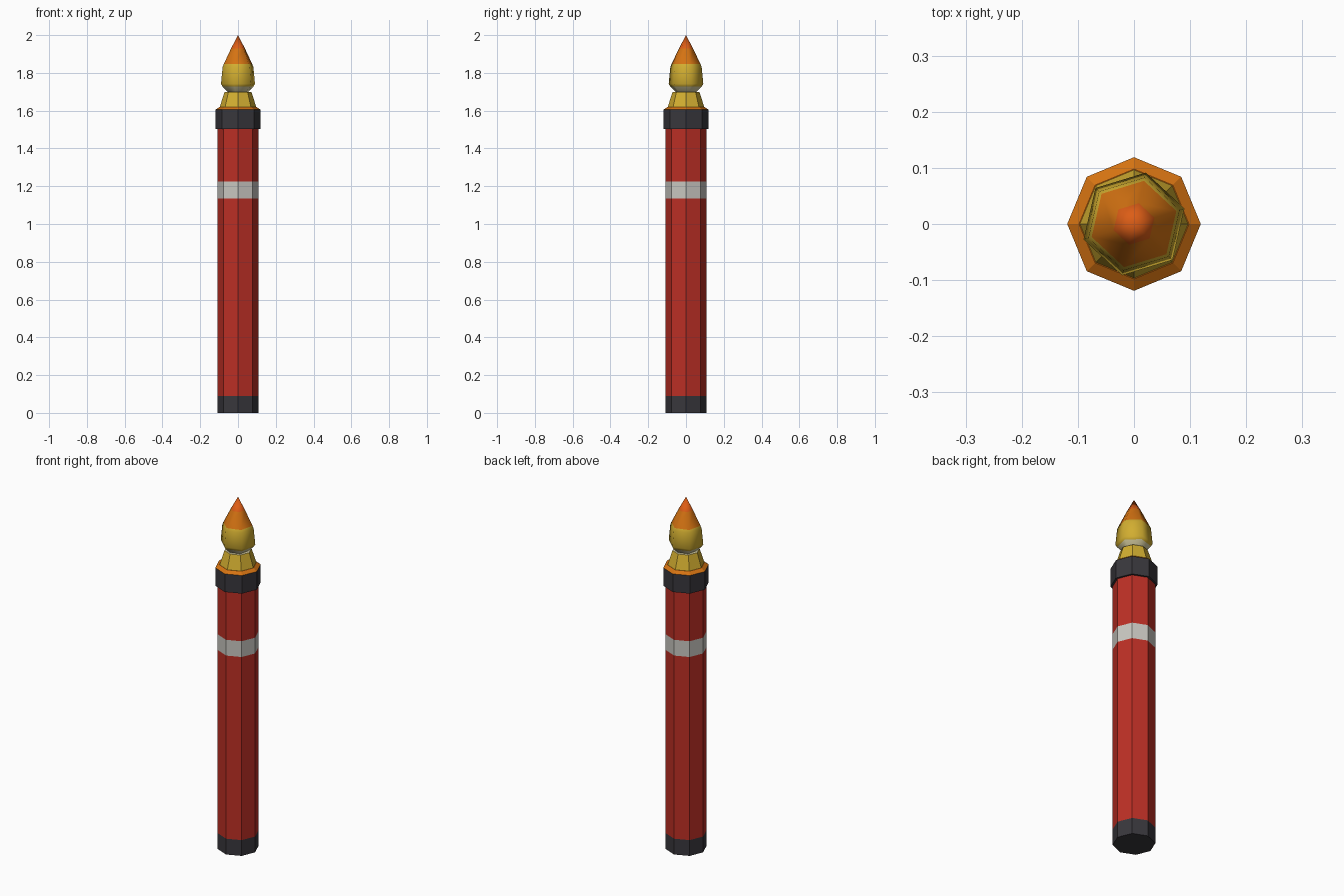
import bpy, bmesh, math

if "Cube" in bpy.data.objects:
    bpy.data.objects.remove(bpy.data.objects["Cube"])


def material(name, rgb):
    m = bpy.data.materials.new(name)
    m.diffuse_color = (*rgb, 1)
    m.use_nodes = True
    m.node_tree.nodes["Principled BSDF"].inputs["Base Color"].default_value = m.diffuse_color
    return m


RED = material("red", (0.50, 0.028, 0.018))
BLACK = material("charcoal", (0.040, 0.038, 0.045))
WHITE = material("light_grey", (0.58, 0.57, 0.53))
ORANGE = material("orange", (0.66, 0.17, 0.006))
YELLOW = material("yellow", (0.64, 0.42, 0.03))
TIP = material("orange_red", (0.72, 0.11, 0.008))
PALE = material("pale_yellow", (0.68, 0.62, 0.36))


def lathe(name, sides, turn, rings, bands, bottom, top, smooth=False):
    """Stack of (radius, z) rings, one material per band, plus end caps."""
    mesh = bpy.data.meshes.new(name)
    obj = bpy.data.objects.new(name, mesh)
    bpy.context.collection.objects.link(obj)
    mats = list(dict.fromkeys(bands + [bottom, top]))
    for m in mats:
        mesh.materials.append(m)
    bm = bmesh.new()
    loops = []
    for r, z in rings:
        count = sides if r > 0 else 1
        loops.append([bm.verts.new((r * math.cos(turn + math.tau * i / sides),
                                    r * math.sin(turn + math.tau * i / sides), z))
                      for i in range(count)])
    for low, high, mat in zip(loops, loops[1:], bands):
        for i in range(sides):
            j = (i + 1) % sides
            quad = [low[i], low[j]]
            quad += [high[0]] if len(high) == 1 else [high[j], high[i]]
            f = bm.faces.new(quad)
            f.material_index = mats.index(mat)
            f.smooth = smooth
    bm.faces.new(loops[0][::-1]).material_index = mats.index(bottom)
    if len(loops[-1]) > 1:
        bm.faces.new(loops[-1]).material_index = mats.index(top)
    bm.to_mesh(mesh)
    bm.free()
    return obj


# Octagonal stick with dark foot and pale stripe
R = 0.108
lathe("stick", 8, 0, [(R, 0), (R, 0.09), (R, 1.135), (R, 1.225), (R, 1.51)],
      [BLACK, RED, WHITE, RED], BLACK, RED)

# Dark collar with an orange sloped top
lathe("collar", 8, 0, [(0.119, 1.502), (0.119, 1.605), (0.098, 1.62)],
      [BLACK, ORANGE], BLACK, ORANGE)

# Tapered nozzle under the flame
lathe("nozzle", 8, 0, [(0.098, 1.615), (0.071, 1.70)], [YELLOW], YELLOW, PALE)

# Six-sided smooth flame, slightly turned
lathe("flame", 6, math.radians(17),
      [(0.052, 1.695), (0.086, 1.728), (0.094, 1.742), (0.085, 1.832),
       (0.079, 1.846), (0.038, 1.93), (0, 2.0)],
      [PALE, YELLOW, YELLOW, YELLOW, ORANGE, TIP], PALE, TIP, smooth=True)
